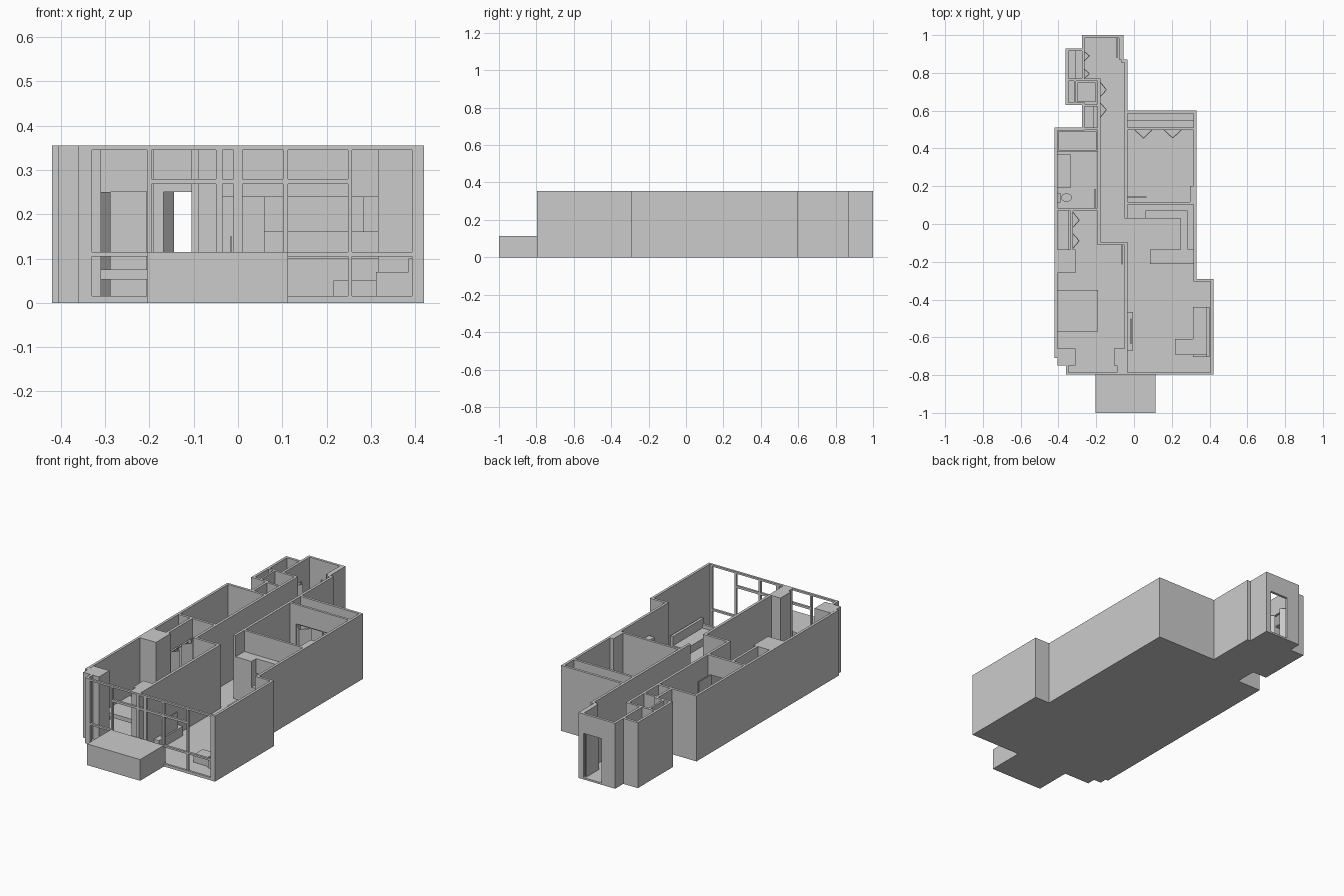
import bpy, bmesh
from mathutils import Vector

H, DOOR, FL = 0.355, 0.25, 0.01   # wall height, door height, floor top


def prism(name, pts, z0, z1):
    bm = bmesh.new()
    f = bm.faces.new([bm.verts.new((x, y, z0)) for x, y in pts])
    top = bmesh.ops.extrude_face_region(bm, geom=[f])
    bmesh.ops.translate(bm, vec=(0, 0, z1 - z0),
                        verts=[v for v in top['geom'] if isinstance(v, bmesh.types.BMVert)])
    bmesh.ops.recalc_face_normals(bm, faces=bm.faces)
    me = bpy.data.meshes.new(name)
    bm.to_mesh(me)
    bm.free()
    ob = bpy.data.objects.new(name, me)
    bpy.context.collection.objects.link(ob)
    return ob


def box(name, x0, x1, y0, y1, z0=FL, z1=H):
    return prism(name, [(x0, y0), (x1, y0), (x1, y1), (x0, y1)], z0, z1)


def shell(name, path, t):
    """Wall of thickness t on the left-hand side of a right-angled path."""
    p = [Vector(a) for a in path]
    dirs = [(b - a).normalized() for a, b in zip(p, p[1:])]
    nor = [Vector((-d.y, d.x)) for d in dirs]
    inner = [p[0] + nor[0] * t]
    inner += [p[i] + (nor[i - 1] + nor[i]) * t for i in range(1, len(p) - 1)]
    inner.append(p[-1] + nor[-1] * t)
    return prism(name, [tuple(v) for v in p + inner[::-1]], 0, H)


def wall(name, x0, x1, y0, y1, doors=()):
    """Straight wall along its longer side, with door openings (start, end)."""
    along_x = x1 - x0 > y1 - y0
    pos, end = (x0, x1) if along_x else (y0, y1)

    def part(n, a, b, z0):
        if b - a > 0.001:
            box(n, *((a, b, y0, y1) if along_x else (x0, x1, a, b)), z0)
    for a, b in doors:
        part(name, pos, a, FL)
        part(name + "_lintel", a, b, DOOR)
        pos = b
    part(name, pos, end, FL)


def panel(name, p, q, t=0.004, z1=DOOR):
    p, q = Vector(p), Vector(q)
    d = (q - p).normalized() * t / 2
    n = Vector((-d.y, d.x))
    return prism(name, [tuple(v) for v in (p - n, q - n, q + n, p + n)], FL, z1)


def folding_doors(name, wall_pos, tip, triples, along_x=False):
    for a, b, c in triples:
        pts = [(wall_pos, a), (tip, b), (wall_pos, c)]
        if along_x:
            pts = [(y, x) for x, y in pts]
        panel(name, pts[0], pts[1])
        panel(name, pts[1], pts[2])


# floor slab and outer walls
right = [(0.42, -0.797), (0.42, -0.29), (0.33, -0.29), (0.33, 0.6),
         (-0.035, 0.6), (-0.035, 0.87), (-0.055, 0.87), (-0.055, 1), (-0.084, 1)]
left = [(-0.193, 1), (-0.275, 1), (-0.275, 0.93), (-0.362, 0.93), (-0.362, 0.63),
        (-0.275, 0.63), (-0.275, 0.51), (-0.42, 0.51), (-0.42, -0.71),
        (-0.405, -0.71), (-0.405, -0.75), (-0.36, -0.75), (-0.36, -0.797)]
prism("floor", right + left, 0, FL)
shell("outer_wall_right", right, 0.014)
shell("outer_wall_left", left, 0.014)
box("entry_lintel", -0.193, -0.084, 0.986, 1, DOOR, H)
box("balcony", -0.205, 0.113, -1, -0.797, 0, 0.115)

# window frame across the front
Y0, Y1 = -0.797, -0.785
for a, b in [(-0.36, -0.33), (-0.205, -0.195), (-0.01, 0.01), (0.102, 0.113),
             (0.248, 0.258), (0.393, 0.42)]:
    box("window_post", a, b, Y0, Y1, 0)
for z0, z1, a, b in [(0, 0.015, -0.36, 0.42), (0.345, H, -0.36, 0.42),
                     (0.268, 0.28, -0.2, 0.25), (0.105, 0.115, -0.33, -0.2),
                     (0.105, 0.115, 0.11, 0.393)]:
    box("window_rail", a, b, Y0, Y1, z0, z1)

# inner walls
wall("hall_right_wall", -0.049, -0.035, 0.03, 0.87, [(0.145, 0.25)])
wall("hall_left_wall", -0.192, -0.178, -0.1, 0.77, [(0.56, 0.75)])
wall("bedroom_entry_wall", -0.192, -0.035, -0.11, -0.096, [(-0.168, -0.06)])
wall("dividing_wall", -0.05, -0.035, -0.797, -0.1)
wall("bath_wall", -0.41, -0.18, 0.07, 0.084, [(-0.31, -0.205)])
wall("bath_back_wall", -0.28, -0.18, 0.497, 0.511)
wall("kitchen_wall", -0.04, 0.32, 0.104, 0.117)
wall("closet_wall", -0.04, 0.32, 0.497, 0.51, [(0.0, 0.255)])
wall("bedroom_closet_wall", -0.337, -0.323, -0.14, 0.075, [(-0.135, 0.065)])
wall("entry_closet_wall", -0.275, -0.261, 0.76, 0.935, [(0.77, 0.915)])
wall("utility_wall", -0.355, -0.178, 0.757, 0.77)
wall("utility_side_wall", -0.318, -0.308, 0.63, 0.76)
wall("linen_wall", -0.275, -0.192, 0.622, 0.634)

# columns
for c in [(-0.407, -0.31, -0.26, -0.135), (-0.405, -0.31, -0.75, -0.66),
          (-0.105, -0.05, -0.75, -0.66), (-0.09, -0.05, -0.786, -0.75),
          (0.296, 0.318, 0.115, 0.2), (-0.08, -0.055, 0.87, 0.988)]:
    box("column", *c)

# doors
folding_doors("bedroom_closet_door", -0.325, -0.29,
              [(0.065, 0.02, -0.02), (-0.05, -0.09, -0.13)])
folding_doors("utility_door", -0.178, -0.146, [(0.75, 0.71, 0.675), (0.64, 0.605, 0.565)])
folding_doors("entry_closet_door", -0.262, -0.236, [(0.912, 0.89, 0.865), (0.82, 0.795, 0.772)])
folding_doors("wardrobe_door", 0.497, 0.455,
              [(0.005, 0.05, 0.095), (0.16, 0.205, 0.25)], True)
for n, p, q in [("entry_door", (-0.09, 0.986), (-0.09, 0.88)),
                ("bath_door", (-0.205, 0.084), (-0.205, 0.185)),
                ("bedroom_door", (-0.064, -0.11), (-0.064, -0.215)),
                ("second_bedroom_door", (-0.035, 0.143), (0.065, 0.143))]:
    panel(n, p, q, 0.006)

# closet shelves and washer
box("bedroom_shelf", -0.407, -0.345, -0.135, 0.07, 0.22, 0.226)
box("wardrobe_shelf", -0.035, 0.318, 0.545, 0.588, 0.22, 0.226)
box("entry_shelf", -0.35, -0.31, 0.77, 0.918, 0.22, 0.226)
box("linen_shelf", -0.262, -0.215, 0.51, 0.622, 0.22, 0.226)
box("washer", -0.3, -0.205, 0.645, 0.748, FL, 0.18)

# bathroom: tub, vanity with basins, toilet
box("tub_base", -0.406, -0.192, 0.385, 0.497, FL, 0.02)
for c in [(-0.406, -0.192, 0.385, 0.393), (-0.406, -0.192, 0.489, 0.497),
          (-0.406, -0.398, 0.385, 0.497), (-0.2, -0.192, 0.385, 0.497)]:
    box("tub_side", *c, FL, 0.07)
box("vanity", -0.406, -0.335, 0.19, 0.37, FL, 0.095)
for y in (0.235, 0.33):
    box("basin", -0.387, -0.35, y - 0.033, y + 0.033, 0.095, 0.1)
box("toilet_tank", -0.406, -0.388, 0.115, 0.165, FL, 0.09)
bpy.ops.mesh.primitive_cylinder_add(vertices=16, radius=0.022, depth=0.045,
                                    location=(-0.357, 0.14, FL + 0.0225))
bpy.context.object.name = "toilet_bowl"
bpy.context.object.scale.x = 1.3

# bed, sofa, media console
box("mattress", -0.406, -0.19, -0.57, -0.35, 0.053, 0.075)
for x in (-0.4, -0.205):
    for y in (-0.565, -0.365):
        box("bed_leg", x, x + 0.01, y, y + 0.01, FL, 0.053)
box("sofa_seat", 0.312, 0.385, -0.69, -0.44, FL, 0.05)
box("sofa_chaise", 0.216, 0.312, -0.69, -0.61, FL, 0.05)
box("sofa_arm", 0.312, 0.385, -0.703, -0.69, FL, 0.07)
box("sofa_back", 0.385, 0.4, -0.703, -0.44, FL, 0.1)
box("media_console", -0.035, -0.005, -0.67, -0.465, FL, 0.06)
box("screen", -0.018, -0.013, -0.635, -0.5, 0.06, 0.15)

# kitchen: counter with peninsula, tall fridge, hanging cabinets
prism("counter", [(0.06, 0.03), (0.245, 0.03), (0.245, -0.135), (0.085, -0.135),
                  (0.085, -0.212), (0.318, -0.212), (0.318, 0.105), (0.06, 0.105)], FL, 0.1)
box("fridge", -0.035, 0.06, 0.03, 0.105, FL, 0.24)
prism("hanging_cabinet", [(0.06, 0.07), (0.283, 0.07), (0.283, -0.135),
                          (0.318, -0.135), (0.318, 0.105), (0.06, 0.105)], 0.16, 0.24)
